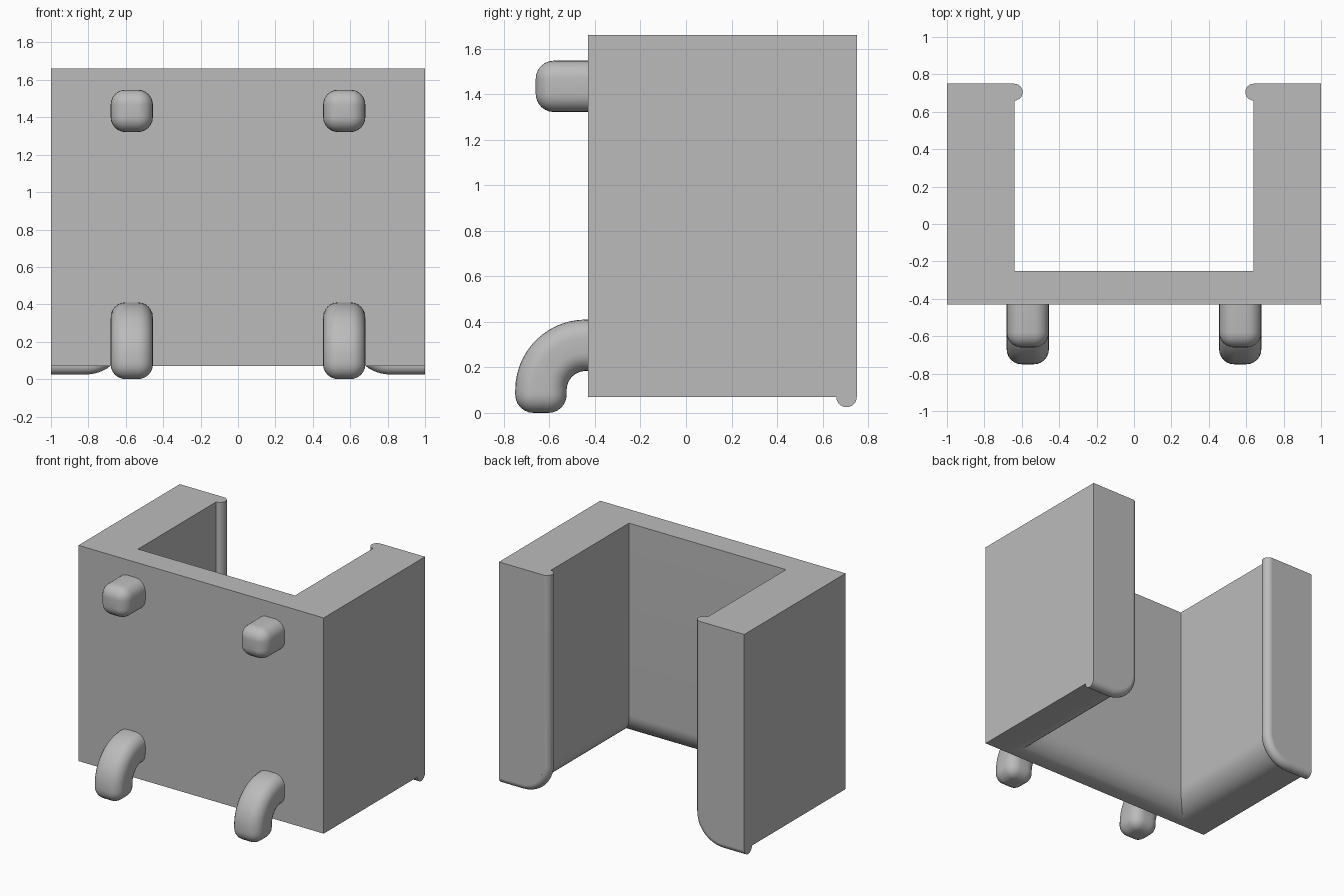
import bpy, bmesh
from math import sin, cos, pi, radians
from mathutils import Vector

if "Cube" in bpy.data.objects:
    bpy.data.objects.remove(bpy.data.objects["Cube"], do_unlink=True)

grey = bpy.data.materials.new("plain_grey")
grey.use_nodes = True
grey.diffuse_color = (0.5, 0.5, 0.5, 1)
grey.node_tree.nodes["Principled BSDF"].inputs["Base Color"].default_value = (0.5, 0.5, 0.5, 1)

X = Vector((1, 0, 0))
Y = Vector((0, 1, 0))
Z = Vector((0, 0, 1))
FRONT, BACK, TOP, BASE = -0.43, 0.75, 1.66, 0.07
INNER_X, INNER_Y = 0.64, -0.25
ROUND = 0.175          # rounding under the inner walls
BEAD = 0.045           # bead radius
HALF, EDGE = 0.113, 0.08   # peg half width and edge radius


def quarter(steps):
    return [pi / 2 * i / steps for i in range(steps + 1)]


def loft(name, rings):
    """Join equal rings of points into a capped, smooth-by-angle solid."""
    bm = bmesh.new()
    loops = [[bm.verts.new(p) for p in ring] for ring in rings]
    n = len(loops[0])
    for a, b in zip(loops, loops[1:]):
        for i in range(n):
            j = (i + 1) % n
            bm.faces.new((a[i], a[j], b[j], b[i]))
    bm.faces.new(loops[0])
    bm.faces.new(loops[-1])
    bmesh.ops.remove_doubles(bm, verts=bm.verts, dist=0.0001)
    bmesh.ops.recalc_face_normals(bm, faces=bm.faces)
    mesh = bpy.data.meshes.new(name)
    bm.to_mesh(mesh)
    bm.free()
    mesh.materials.append(grey)
    obj = bpy.data.objects.new(name, mesh)
    bpy.context.collection.objects.link(obj)
    bpy.ops.object.select_all(action='DESELECT')
    obj.select_set(True)
    bpy.context.view_layer.objects.active = obj
    bpy.ops.object.shade_smooth_by_angle(angle=radians(35))
    return obj


def circle(centre, u, v, radius, n=24):
    return [centre + radius * (u * cos(2 * pi * i / n) + v * sin(2 * pi * i / n))
            for i in range(n)]


def rounded_square(centre, v, inset=0.0, steps=6):
    points = []
    for corner in range(4):
        mid = pi / 4 + corner * pi / 2
        reach = (HALF - EDGE) * 2 ** 0.5
        for a in quarter(steps):
            t = corner * pi / 2 + a
            s = reach * cos(mid) + (EDGE - inset) * cos(t)
            w = reach * sin(mid) + (EDGE - inset) * sin(t)
            points.append(centre + X * s + v * w)
    return points


def rounded_tip(start, direction, v):
    return [rounded_square(start + direction * EDGE * sin(a), v, EDGE * (1 - cos(a)))
            for a in quarter(6)]


# U-shaped body, its inner walls curling outward at the bottom
def u_outline(z, widen):
    x, y = INNER_X + widen, INNER_Y - widen
    half = [(1, FRONT), (1, BACK), (x, BACK), (x, y)]
    return [Vector((px, py, z)) for px, py in half] + \
           [Vector((-px, py, z)) for px, py in reversed(half)]


body = [u_outline(BASE + ROUND * (1 - cos(a)), ROUND * (1 - sin(a))) for a in quarter(12)]
loft("holder_body", body + [u_outline(TOP, 0)])

for side, label in ((1, "left"), (-1, "right")):
    out = X * side
    # Bead along the back edge, down the opening and out under the wall
    pivot = out * (INNER_X + ROUND) + Y * (BACK - BEAD) + Z * (BASE + ROUND)
    path = [circle(out * INNER_X + Y * (BACK - BEAD) + Z * TOP, out, Y, BEAD)]
    for a in quarter(14):
        u = out * cos(a) + Z * sin(a)
        path.append(circle(pivot - u * ROUND, u, Y, BEAD))
    path.append(circle(out + Y * (BACK - BEAD) + Z * BASE, Z, Y, BEAD))
    loft(label + "_retaining_bead", path)

    # Straight upper peg
    x = out * 0.568
    start = x + Y * (FRONT + 0.05) + Z * 1.434
    tip = x + Y * (EDGE - 0.66) + Z * 1.434
    loft(label + "_upper_peg", [rounded_square(start, Z)] + rounded_tip(tip, -Y, Z))

    # Lower hook bending downward
    bend = 0.197
    pivot = x + Y * -0.44 + Z * 0.1
    rings = [rounded_square(x + Y * (FRONT + 0.05) + Z * (0.1 + bend), Z)]
    for a in quarter(14):
        v = Z * cos(a) - Y * sin(a)
        rings.append(rounded_square(pivot + v * bend, v))
    tip = pivot - Y * bend
    tip.z = EDGE
    loft(label + "_lower_hook", rings + rounded_tip(tip, -Z, -Y))
